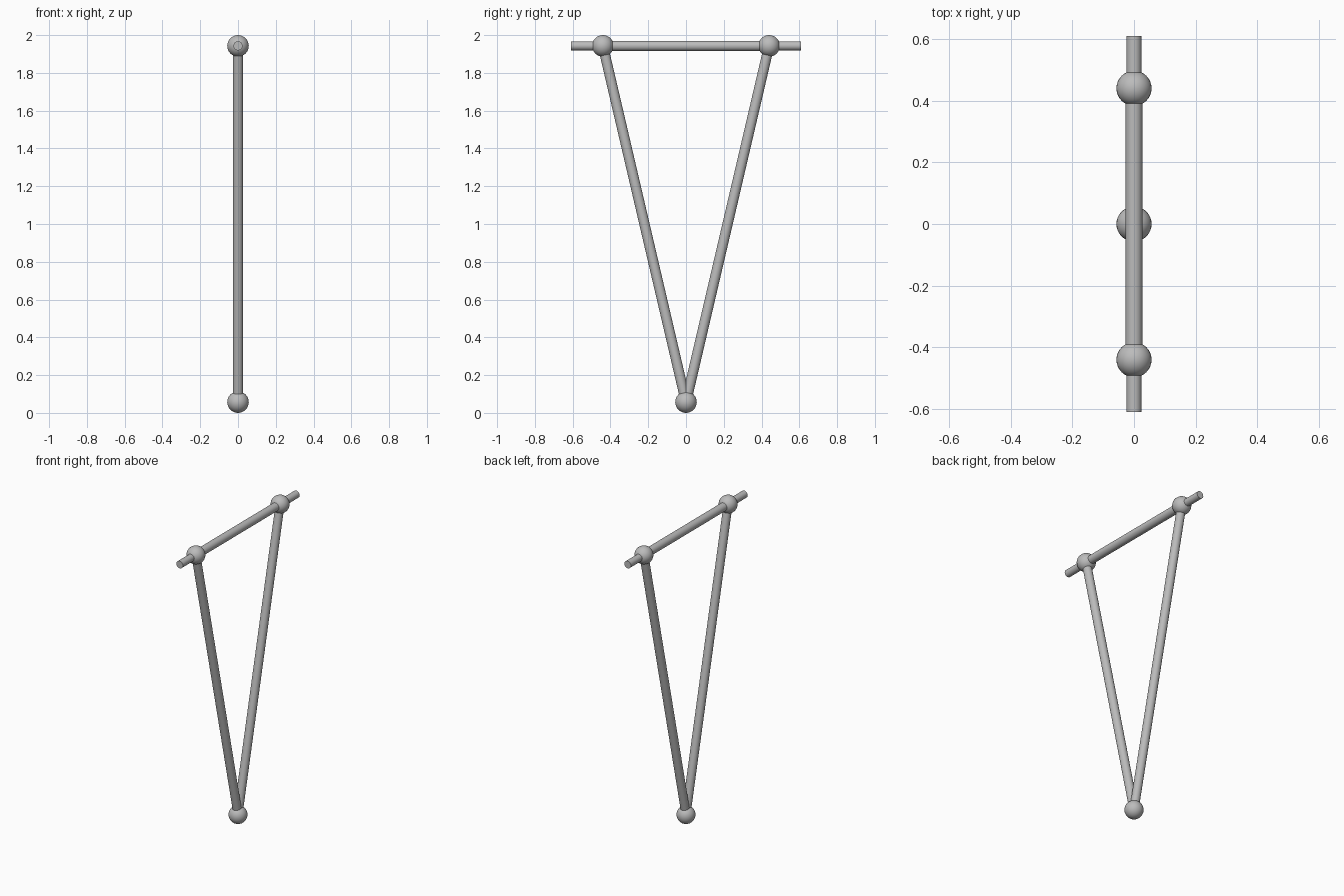
import bpy
import math
from mathutils import Vector

cube = bpy.data.objects.get("Cube")
if cube:
    bpy.data.objects.remove(cube, do_unlink=True)

# One plain grey for the whole frame
grey = bpy.data.materials.new("plain grey")
grey.use_nodes = True
grey.diffuse_color = (0.5, 0.5, 0.5, 1)
grey.node_tree.nodes["Principled BSDF"].inputs["Base Color"].default_value = (0.5, 0.5, 0.5, 1)


def finish(name):
    obj = bpy.context.object
    obj.name = name
    obj.data.materials.append(grey)
    bpy.ops.object.shade_smooth_by_angle(angle=math.radians(40))


def rod(name, start, end, radius):
    axis = end - start
    bpy.ops.mesh.primitive_cylinder_add(
        vertices=32, radius=radius, depth=axis.length, location=(start + end) / 2,
        rotation=axis.to_track_quat('Z', 'Y').to_euler())
    finish(name)


def ball(name, centre):
    bpy.ops.mesh.primitive_uv_sphere_add(segments=32, ring_count=16, radius=BALL_R, location=centre)
    finish(name)


BALL_R = 0.057
ROD_R = 0.027
STUB_R = 0.024
TOP_Z = 2 - BALL_R

foot = Vector((0, 0, BALL_R))
front = Vector((0, -0.44, TOP_Z))
back = Vector((0, 0.44, TOP_Z))

# Bottom joint and top crossbar
ball("bottom_joint", foot)
rod("top_bar", front, back, ROD_R)

# Each top corner: joint, sloping leg and protruding stub
for side, corner in (("front", front), ("back", back)):
    ball(side + "_joint", corner)
    rod(side + "_leg", foot, corner, ROD_R)
    tip = Vector((0, math.copysign(0.61, corner.y), TOP_Z))
    rod(side + "_stub", corner, tip, STUB_R)
